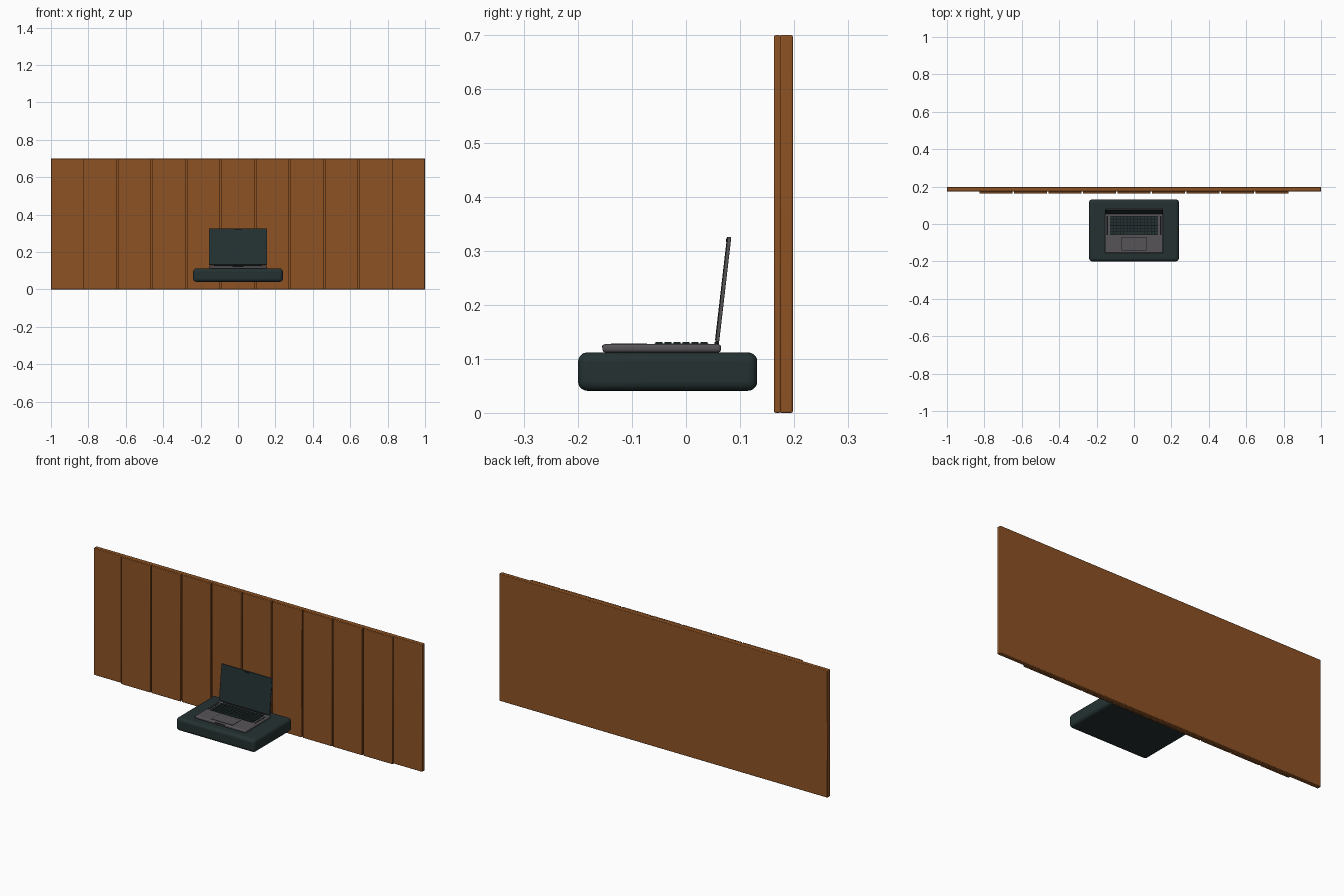
import bpy, math
from mathutils import Matrix, Vector

if "Cube" in bpy.data.objects:
    bpy.data.objects.remove(bpy.data.objects["Cube"])


def material(name, rgb):
    m = bpy.data.materials.new(name)
    m.diffuse_color = (*rgb, 1)
    m.use_nodes = True
    m.node_tree.nodes["Principled BSDF"].inputs["Base Color"].default_value = m.diffuse_color
    return m


WOOD = material("warm_wood", (0.27, 0.086, 0.018))
SLATE = material("dark_slate", (0.018, 0.031, 0.031))
GREY = material("metal_grey", (0.095, 0.088, 0.095))
BLACK = material("near_black", (0.006, 0.008, 0.009))


def box(name, lo, hi, mat, bevel=0.0, segments=2):
    """Rounded box between two corners."""
    lo, hi = Vector(lo), Vector(hi)
    bpy.ops.mesh.primitive_cube_add(size=1, location=(lo + hi) / 2)
    ob = bpy.context.object
    ob.name = name
    ob.scale = hi - lo
    bpy.ops.object.transform_apply(location=False, rotation=False, scale=True)
    ob.data.materials.append(mat)
    if bevel:
        b = ob.modifiers.new("edge_rounding", 'BEVEL')
        b.width, b.segments = bevel, segments
        bpy.ops.object.shade_smooth_by_angle()
    return ob


# Wall: backing panel with nine slats in front
box("wall_panel", (-1, 0.174, 0), (1, 0.198, 0.7), WOOD, 0.003)
SLATS, HALF = 9, 0.83
pitch = 2 * HALF / SLATS
for i in range(SLATS):
    x = -HALF + i * pitch
    box(f"wall_slat_{i + 1}", (x + 0.003, 0.163, 0), (x + pitch - 0.003, 0.176, 0.7),
        WOOD, 0.003)

# Floating rounded pedestal
box("pedestal", (-0.24, -0.2, 0.041), (0.24, 0.132, 0.112), SLATE, 0.017, 5)

# Laptop body
TOP = 0.1275
box("laptop_body", (-0.155, -0.155, 0.112), (0.155, 0.065, TOP), GREY, 0.006, 4)
box("trackpad_border", (-0.066, -0.142, TOP - 0.002), (0.066, -0.070, TOP + 0.0006), BLACK)
box("trackpad", (-0.064, -0.139, TOP - 0.002), (0.064, -0.072, TOP + 0.0012), GREY)
box("front_notch", (-0.03, -0.1556, 0.121), (0.03, -0.150, 0.125), BLACK)
for s in (-1, 1):
    box("speaker_grille", (s * 0.142 - 0.004, -0.058, TOP - 0.002),
        (s * 0.142 + 0.004, 0.042, TOP + 0.0005), BLACK)

# Keyboard: dark tray, six rows of keys, wide space bar in the first row
KX, KY0, KY1, ROWS, COLS = 0.129, -0.058, 0.042, 6, 14
box("keyboard_tray", (-KX, KY0, TOP - 0.002), (KX, KY1, TOP + 0.0007), BLACK)
dx, dy = 2 * KX / COLS, (KY1 - KY0) / ROWS


def key(x0, x1, row):
    y = KY0 + row * dy
    box("key", (x0 + 0.0016, y + 0.0018, TOP), (x1 - 0.0016, y + dy - 0.0018, TOP + 0.0035),
        SLATE)


for r in range(ROWS):
    for c in range(COLS):
        if r == 0 and 4 <= c < 10:
            continue
        key(-KX + c * dx, -KX + (c + 1) * dx, r)
key(-KX + 4 * dx, -KX + 10 * dx, 0)

# Hinge bar
bpy.ops.mesh.primitive_cylinder_add(vertices=20, radius=0.0045, depth=0.25,
                                    location=(0, 0.057, TOP + 0.001),
                                    rotation=(0, math.pi / 2, 0))
hinge = bpy.context.object
hinge.name = "hinge"
hinge.data.materials.append(BLACK)
bpy.ops.object.shade_smooth_by_angle()

# Lid, built upright at the hinge and leaned back
lid = [
    box("lid_shell", (-0.155, -0.003, 0.004), (0.155, 0.0035, 0.2), GREY, 0.002),
    box("screen", (-0.1535, -0.0045, 0.006), (0.1535, -0.002, 0.199), SLATE),
    box("camera_notch", (-0.018, -0.0055, 0.190), (0.018, -0.003, 0.196), BLACK),
]
lean = Matrix.Translation((0, 0.0575, TOP)) @ Matrix.Rotation(-math.radians(6.6), 4, 'X')
for part in lid:
    part.matrix_world = lean @ Matrix.Translation(part.location)
